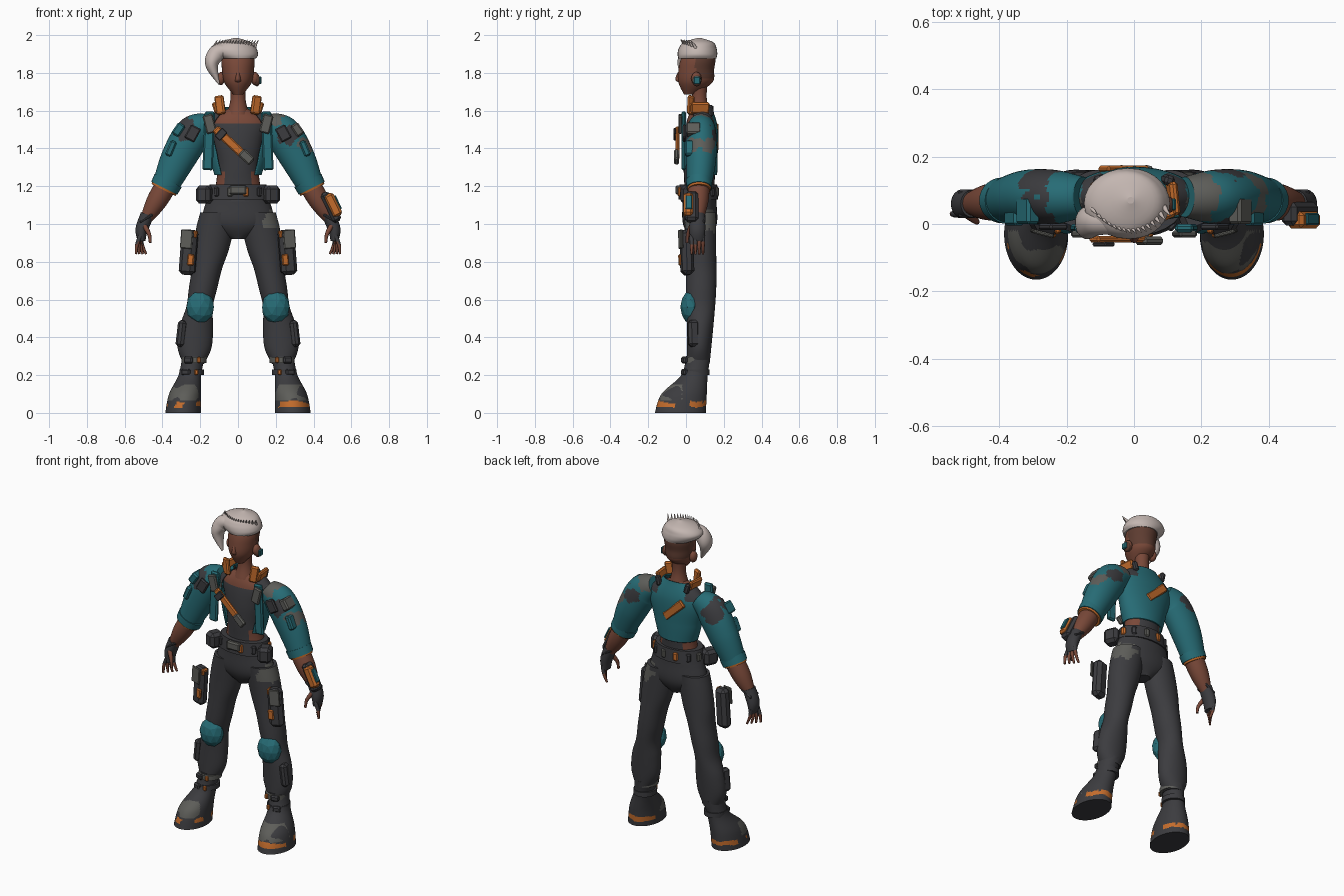
import bpy, bmesh, math
from mathutils import Vector, Euler, noise

if "Cube" in bpy.data.objects:
    bpy.data.objects.remove(bpy.data.objects["Cube"])


def material(name, red, green, blue):
    mat = bpy.data.materials.new(name)
    mat.use_nodes = True
    mat.diffuse_color = (red, green, blue, 1)
    mat.node_tree.nodes["Principled BSDF"].inputs["Base Color"].default_value = mat.diffuse_color
    return mat


teal = material("teal", .02, .15, .18)
charcoal = material("charcoal", .045, .045, .05)
grey = material("grey", .11, .11, .1)
orange = material("orange", .55, .15, .025)
skin = material("skin", .19, .065, .04)
hair = material("pale hair", .55, .47, .44)
scalp = material("dark skin", .11, .045, .03)


def finish(name, bm, color, paint=None, smooth=False):
    mesh = bpy.data.meshes.new(name)
    bmesh.ops.recalc_face_normals(bm, faces=bm.faces)
    used = [color]
    for face in bm.faces:
        face.smooth = smooth and len(face.verts) < 5
        chosen = (paint(face.calc_center_median()) if paint else None) or color
        if chosen not in used:
            used.append(chosen)
        face.material_index = used.index(chosen)
    bm.to_mesh(mesh)
    bm.free()
    for mat in used:
        mesh.materials.append(mat)
    obj = bpy.data.objects.new(name, mesh)
    bpy.context.collection.objects.link(obj)
    return obj


def sample(keys, t):
    # Smooth curve through evenly spaced keys
    last = len(keys) - 1
    i = min(int(t * last), last - 1)
    f = t * last - i
    a, b, c, d = (keys[max(0, min(last, i + k))] for k in (-1, 0, 1, 2))
    return b + (c - a) * (f / 2) + (a * 2 - b * 5 + c * 4 - d) * (f * f / 2) + (b * 3 - a - c * 3 + d) * (f ** 3 / 2)


def loft(name, color, path, widths, depths=None, side=1, tilt=False, paint=None, gap=0, rings=20, segments=28):
    # Elliptical sections along a path; a gap leaves the front open
    path = [Vector((x * side, y, z)) for x, y, z in path]
    bm = bmesh.new()
    rows = []
    for i in range(rings + 1):
        t = i / rings
        across, forward = Vector((1, 0, 0)), Vector((0, -1, 0))
        if tilt:
            along = sample(path, min(1, t + .01)) - sample(path, max(0, t - .01))
            across = forward.cross(along).normalized()
            forward = across.cross(along).normalized()
        row = []
        for k in range(segments + bool(gap)):
            angle = math.tau * (gap + (1 - 2 * gap) * k / segments)
            offset = across * sample(widths, t) * math.sin(angle) + forward * sample(depths or widths, t) * math.cos(angle)
            row.append(bm.verts.new(sample(path, t) + offset))
        rows.append(row)
    for low, high in zip(rows, rows[1:]):
        for k in range(segments):
            j = (k + 1) % len(low)
            bm.faces.new((low[k], low[j], high[j], high[k]))
    if not gap:
        bm.faces.new(rows[0])
        bm.faces.new(rows[-1])
    return finish(name, bm, color, paint, True)


def box(name, color, location, size, tilt=0, turn=0, side=1, bevel=.008):
    bm = bmesh.new()
    bmesh.ops.create_cube(bm, size=1)
    bmesh.ops.scale(bm, vec=size, verts=bm.verts)
    bmesh.ops.bevel(bm, geom=bm.edges[:], offset=min(bevel, min(size) / 3), segments=1, affect='EDGES')
    bmesh.ops.rotate(bm, matrix=Euler((0, tilt * side, turn * side)).to_matrix(), verts=bm.verts)
    x, y, z = location
    bmesh.ops.translate(bm, vec=(x * side, y, z), verts=bm.verts)
    return finish(name, bm, color)


def ball(name, color, location, size, side=1, smooth=True):
    bm = bmesh.new()
    bmesh.ops.create_icosphere(bm, subdivisions=2, radius=1)
    bmesh.ops.scale(bm, vec=size, verts=bm.verts)
    x, y, z = location
    bmesh.ops.translate(bm, vec=(x * side, y, z), verts=bm.verts)
    return finish(name, bm, color, smooth=smooth)


def blotch(point, x, z, radius):
    # Ragged round patch seen from the front
    return math.hypot(point.x - x, point.z - z) < radius + noise.noise(point * 25) * .03


def torso_paint(p):
    midriff = 1.21 < p.z < 1.28 and abs(p.x) > .07
    return skin if p.z > 1.53 or midriff else charcoal


def jacket_paint(p):
    if p.z > 1.53 and abs(abs(p.x) - .125) < .03:
        return charcoal
    return grey if p.y < .08 and blotch(p, math.copysign(.17, p.x), 1.53, .06) else teal


def sleeve_paint(p):
    if blotch(p, .27, 1.47, .05) or blotch(p, -.28, 1.5, .06):
        return charcoal
    return grey if blotch(p, .19, 1.57, .05) or blotch(p, .36, 1.42, .035) else teal


def hip_paint(p):
    return grey if blotch(p, .18, 1.02, .06) else charcoal


def boot_paint(p):
    if .03 < p.z + noise.noise(p * 18) * .012 < .06 and abs(p.y + .02) > .04 and noise.noise(p * 9) > -.35:
        return orange
    return grey if .065 < p.z < .15 and p.y < -.02 and noise.noise(p * 11) > -.12 else charcoal


def head_paint(p):
    return scalp if p.z > 1.77 and p.y > .05 else skin


# Torso, neck and cropped open jacket
loft("torso", charcoal, [(0, .07, 1.12), (0, .075, 1.62)], [.15, .12, .11, .13, .14, .04],
     [.09, .08, .085, .085, .07, .04], paint=torso_paint, rings=40)
loft("neck", skin, [(0, .07, 1.58), (0, .07, 1.75)], [.06, .04, .045])
jacket = loft("jacket", teal, [(0, .075, 1.26), (0, .085, 1.62)], [.125, .155, .185, .09], [.09, .09, .085, .05],
              paint=jacket_paint, gap=.13, rings=50, segments=80)
jacket.modifiers.new("thickness", 'SOLIDIFY').thickness = .008

# Chest strap, front and back
box("chest_strap", orange, (-.04, -.045, 1.43), (.22, .02, .045), tilt=.75)
box("strap_end", grey, (.045, -.05, 1.355), (.08, .025, .05), tilt=.75)
box("strap_buckle", charcoal, (-.09, -.06, 1.475), (.04, .012, .06), tilt=.75)
box("back_strap", orange, (-.03, .163, 1.46), (.17, .02, .05), tilt=.75)

# Pelvis and belt with a ring of fittings
loft("pelvis", charcoal, [(0, .075, .92), (0, .07, 1.2)], [.04, .18, .17, .135], [.05, .09, .09, .09], paint=hip_paint)
loft("belt", charcoal, [(0, .065, 1.13), (0, .065, 1.21)], [.17, .15], [.105, .1], rings=2)
box("buckle", grey, (0, -.04, 1.18), (.09, .03, .05))
for i in range(12):
    angle = math.tau * (i + .5) / 12
    box("belt_fitting", (orange, charcoal, grey)[i % 3],
        (math.sin(angle) * .16, .065 - math.cos(angle) * .102, 1.17), (.03, .02, .05), turn=angle)

for side, label in ((1, "left_"), (-1, "right_")):
    # Sleeve, cuff, forearm and gloved hand
    loft(label + "sleeve", teal, [(.15, .08, 1.53), (.235, .08, 1.48), (.315, .08, 1.35), (.385, .07, 1.2)],
         [.06, .095, .092, .07], [.06, .08, .08, .065], side, tilt=True, paint=sleeve_paint, rings=60, segments=64)
    loft(label + "cuff", teal, [(.37, .07, 1.23), (.39, .07, 1.19)], [.08, .077], [.07, .068], side, tilt=True, rings=2)
    loft(label + "cuff_trim", orange, [(.385, .07, 1.2), (.395, .07, 1.18)], [.075, .07], [.066, .06], side,
         tilt=True, rings=1)
    loft(label + "forearm", skin, [(.36, .07, 1.24), (.49, .06, 1.02)], [.055, .055, .03], side=side, tilt=True)
    loft(label + "glove", charcoal, [(.48, .06, 1.05), (.51, .06, .97), (.51, .06, .91)], [.036, .033, .02],
         [.04, .042, .035], side, tilt=True, rings=10)
    box(label + "wrist_band", charcoal, (.485, .06, 1.03), (.08, .085, .018), tilt=.55, side=side)
    for i in range(4):
        y = .03 + i * .02
        loft(label + "finger", charcoal, [(.515, y, .94), (.535 - i * .009, y, .89), (.54 - i * .018, y, .84)],
             [.012, .01, .006], side=side, tilt=True, rings=6, segments=8,
             paint=lambda p: skin if p.z < .9 else charcoal)
    loft(label + "thumb", skin, [(.495, .03, .99), (.47, .01, .945), (.465, .005, .9)], [.014, .007], side=side,
         tilt=True, rings=6, segments=8)

    # Jacket flap, sleeve plates and collar with lapel
    box(label + "jacket_flap", teal, (.155, -.012, 1.44), (.055, .025, .31), tilt=-.04, side=side)
    box(label + "flap_patch", grey, (.15, -.03, 1.53), (.055, .02, .1), tilt=.25, side=side)
    box(label + "sleeve_plate", teal, (.355, .04, 1.4), (.035, .09, .085), tilt=-.4, side=side)
    box(label + "shoulder_plate", grey if side > 0 else teal, (.315, .04, 1.5), (.045, .08, .07), tilt=-.6, side=side)
    box(label + "front_plate", charcoal, (.24, -.008, 1.48), (.06, .02, .08), tilt=-.5, side=side)
    box(label + "collar", orange, (.095, .025, 1.63), (.05, .025, .1), tilt=.15, turn=.4, side=side)
    box(label + "lapel", orange, (.115, .075, 1.615), (.025, .1, .06), tilt=.3, turn=.1, side=side)
    box(label + "collar_back", charcoal, (.1, .13, 1.6), (.03, .03, .06), tilt=.25, turn=-.3, side=side)

    # Leg, knee pad and boot
    loft(label + "leg", charcoal, [(.105, .075, 1.06), (.145, .08, .86), (.185, .08, .66), (.22, .075, .46),
                                   (.235, .065, .26)],
         [.095, .1, .095, .08, .075, .07, .088, .09, .055], [.085, .08, .08, .07, .06], side,
         paint=hip_paint, rings=60, segments=48)
    ball(label + "knee_pad", teal, (.2, .025, .56), (.076, .055, .088), side, smooth=False)
    loft(label + "boot", charcoal, [(.29, -.03, 0), (.28, -.01, .1), (.255, .045, .2), (.235, .065, .3)],
         [.095, .085, .06, .06], [.135, .12, .07, .065], side, paint=boot_paint, rings=70, segments=96)
    for z, color in ((.2, charcoal), (.265, grey)):
        x = .285 - z / 5
        loft(label + "boot_strap", color, [(x, .055, z), (x, .055, z + .03)], [.065, .065], [.07, .07], side, rings=1)
        box(label + "strap_clip", charcoal, (x + .03, -.008, z + .015), (.05, .025, .035), turn=.4, side=side)
        box(label + "strap_tab", orange, (x - .025, -.014, z + .015), (.02, .015, .03), side=side)

    # Pouches on hip, thigh and shin
    box(label + "belt_pouch", charcoal, (.175, .02, 1.155), (.08, .09, .095), turn=.4, side=side, bevel=.018)
    box(label + "thigh_holster", charcoal, (.262, .005, .85), (.085, .065, .24), -.08, .25, side, bevel=.02)
    box(label + "holster_flap", grey, (.272, -.028, .92), (.065, .012, .1), -.08, .25, side)
    box(label + "holster_tab", orange, (.25, -.03, .81), (.035, .016, .06), -.08, .25, side)
    box(label + "holster_corner", orange, (.225, -.01, .945), (.02, .04, .04), -.08, .25, side)
    box(label + "shin_pouch", charcoal, (.298, .04, .42), (.045, .06, .14), -.12, .3, side, bevel=.014)

    # Ear
    ball(label + "ear", skin, (.09, .055, 1.77), (.022, .028, .036), side)

# Forearm device
box("forearm_device", charcoal, (.492, .03, 1.09), (.05, .07, .17), tilt=-.45, bevel=.014)
box("device_cover", orange, (.503, .012, 1.1), (.055, .05, .13), tilt=-.45, bevel=.012)
box("device_screen", teal, (.528, .015, 1.115), (.012, .035, .08), tilt=-.45)

# Head with wedge-shaped face
loft("head", skin, [(0, .02, 1.685), (0, .05, 1.75), (0, .055, 1.82), (0, .065, 1.88), (0, .07, 1.95)],
     [.025, .073, .085, .086, .06], [.03, .09, .094, .09, .06], paint=head_paint, rings=40, segments=48)
loft("nose", skin, [(0, -.02, 1.75), (0, -.032, 1.77), (0, -.02, 1.83)], [.02, .015, .007], [.02, .025, .008],
     rings=8, segments=12)
ball("earpiece", scalp, (.1, .057, 1.76), (.02, .026, .032))
box("earpiece_disc", teal, (.118, .058, 1.76), (.014, .036, .04))

# Swept hair with side fringe and a row of spikes
loft("hair_top", hair, [(0, .06, 1.875), (-.025, .062, 1.93), (-.01, .07, 1.985)], [.094, .12, .122, .09, .01],
     [.1, .105, .1, .08, .01])
loft("hair_fringe", hair, [(-.07, .01, 1.92), (-.115, .01, 1.9), (-.138, 0, 1.84), (-.1, -.012, 1.74)],
     [.035, .045, .034, .004], [.04, .045, .045, .006], tilt=True)
for i in range(16):
    x = i * .0145 - .13
    y = (x + .02) ** 2 * 4.5
    loft("hair_spike", hair, [(x, y, 1.93), (x + .01, y - .015, 1.955), (x + .022, y - .028, 1.975)],
         [.01, .001], tilt=True, rings=4, segments=6)
